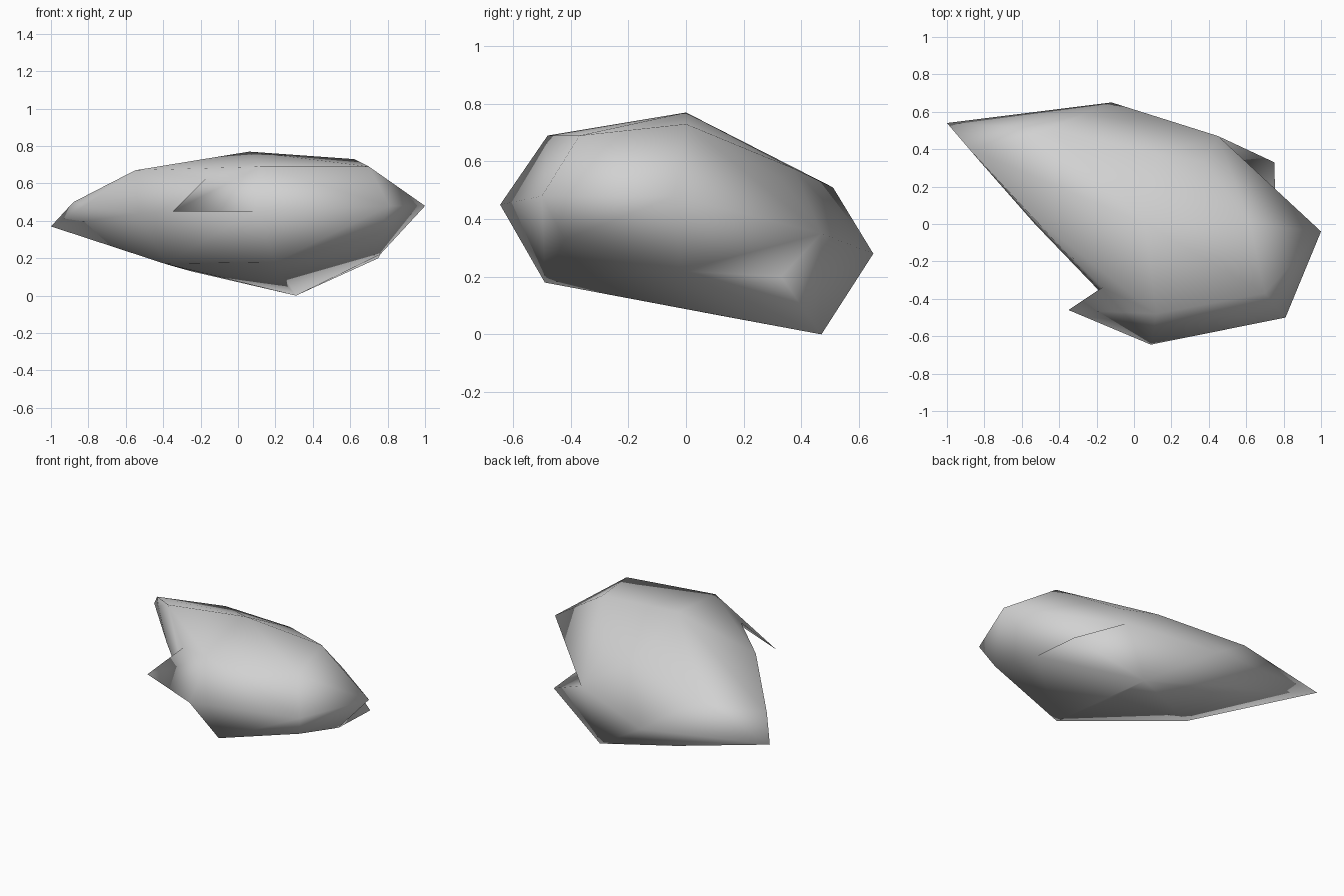
import bpy
import bmesh

cube = bpy.data.objects.get("Cube")
if cube:
    bpy.data.objects.remove(cube, do_unlink=True)

# Corner points of the boulder, named by where they sit
CORNERS = {
    # crown
    "peak": (.06, 0, .77), "crown_left": (.62, 0, .73), "brow_left": (.70, -.37, .69),
    "brow": (.12, -.48, .69), "brow_right": (-.17, -.34, .63), "shoulder": (-.55, .045, .67),
    "nape": (.125, .375, .575), "nape_left": (.38, .33, .54), "nape_right": (-.45, .51, .51),
    # girdle
    "left": (1, -.04, .48), "front_left": (.81, -.50, .48), "front": (.09, -.645, .45),
    "wall": (-.53, 0, .44), "wall_end": (-.82, .33, .48), "tip": (-1, .54, .37),
    "tip_top": (-.88, .40, .50), "back": (-.12, .65, .28), "back_left": (.45, .47, .35),
    # underside
    "keel_front": (.20, -.49, .18), "keel": (.25, .12, .065), "keel_back": (.31, .47, 0),
    "keel_left": (.76, -.02, .22), "keel_right": (-.39, .03, .17), "under_tip": (-.25, .46, .13),
    "under_front_left": (.75, -.42, .33),
}

bm = bmesh.new()
corner = {name: bm.verts.new(co) for name, co in CORNERS.items()}

# Convex main body
bmesh.ops.convex_hull(bm, input=bm.verts[:])
spare = [v for v in bm.verts if not v.link_faces]
bmesh.ops.delete(bm, geom=spare, context='VERTS')


def graft(point, ring, shelf=()):
    """Open the faces inside the ring and pull them out to a new spur."""
    around = {corner[n] for n in ring if corner[n].is_valid}
    inside = [f for f in bm.faces if set(f.verts) <= around]
    bmesh.ops.delete(bm, geom=inside, context='FACES')
    if shelf:
        bm.faces.new([corner[n] for n in shelf])
    rim = [e for e in bm.edges if e.is_boundary]
    spur = bm.verts.new(point)
    for edge in rim:
        bm.faces.new((*edge.verts, spur))


# Front right spur and back left spur, each leaving a notch beside it
graft((-.35, -.46, .45), ("wall", "brow_right", "brow", "front"))
graft((.75, .33, .20), ("back_left", "left", "keel_left", "keel_back"),
      shelf=("back_left", "left", "keel_left"))

bmesh.ops.recalc_face_normals(bm, faces=bm.faces[:])
for face in bm.faces:
    face.smooth = True

mesh = bpy.data.meshes.new("boulder")
bm.to_mesh(mesh)
bm.free()

# Plain stone grey
stone = bpy.data.materials.new("stone_grey")
stone.use_nodes = True
GREY = (.64, .64, .64, 1)
stone.diffuse_color = GREY
stone.node_tree.nodes["Principled BSDF"].inputs["Base Color"].default_value = GREY
mesh.materials.append(stone)

boulder = bpy.data.objects.new("boulder", mesh)
bpy.context.collection.objects.link(boulder)
